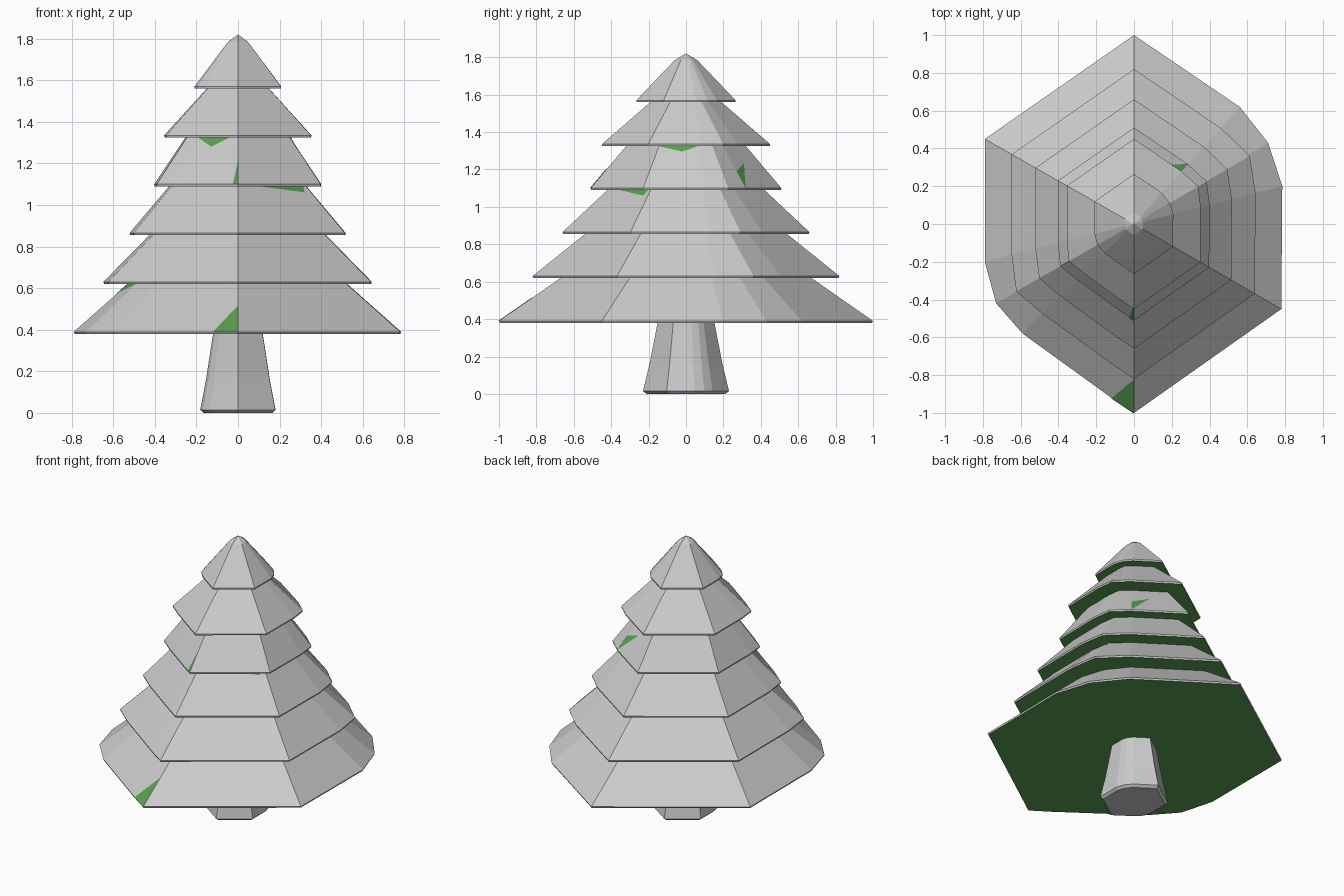
import bpy, bmesh
from mathutils import Vector

if "Cube" in bpy.data.objects:
    bpy.data.objects.remove(bpy.data.objects["Cube"])

green = bpy.data.materials.new("green")
green.diffuse_color = (0.10, 0.35, 0.08, 1)
green.use_nodes = True
green.node_tree.nodes["Principled BSDF"].inputs["Base Color"].default_value = green.diffuse_color
grey = bpy.data.materials.new("grey")
grey.diffuse_color = (0.8, 0.8, 0.8, 1)
grey.use_nodes = True
grey.node_tree.nodes["Principled BSDF"].inputs["Base Color"].default_value = grey.diffuse_color

# Six-sided outline, with two opposite corners worn down
WORN = [(0, 1), (-.79, .45), (-.79, -.2), (-.73, -.42), (-.59, -.58), (-.12, -.92),
        (0, -1), (.78, -.45), (.785, .2), (.71, .43), (.56, .62)]
SHARP = list(WORN)
SHARP[3], SHARP[9] = (-.79, -.45), (.785, .45)


def ring(radius, z, wear=1.0):
    return [Vector((s[0] + (w[0] - s[0]) * wear, s[1] + (w[1] - s[1]) * wear, 0)) * radius
            + Vector((0, 0, z)) for s, w in zip(SHARP, WORN)]


def make(name, rings, green_bands=(), cap_start=False, tip=None, patches=()):
    """Join a stack of rings with flat faces; patches are green triangles on the slope."""
    bm = bmesh.new()
    loops = [[bm.verts.new(p) for p in r] for r in rings]
    n = len(WORN)
    for b, (lo, hi) in enumerate(zip(loops, loops[1:])):
        for i in range(n):
            j = (i + 1) % n
            f = bm.faces.new((lo[i], lo[j], hi[j], hi[i]))
            f.material_index = int(b in green_bands)
    if cap_start:
        bm.faces.new(loops[0][::-1])
    if tip:
        t = bm.verts.new(tip)
        for i in range(n):
            bm.faces.new((loops[-1][i], loops[-1][(i + 1) % n], t))
    for edge, corners in patches:
        lo, hi = rings[2], rings[3]
        j = (edge + 1) % n
        pts = []
        for u, t in corners:
            p = lo[edge].lerp(lo[j], u).lerp(hi[edge].lerp(hi[j], u), t)
            out = Vector((p.x, p.y, 0)).normalized() * 0.004
            pts.append(bm.verts.new(p + out))
        f = bm.faces.new(pts)
        f.normal_update()
        if f.normal.dot(f.calc_center_median()) < 0 and f.normal.z < 0:
            f.normal_flip()
        f.material_index = 1
    mesh = bpy.data.meshes.new(name)
    bm.to_mesh(mesh)
    bm.free()
    mesh.materials.append(grey)
    mesh.materials.append(green)
    ob = bpy.data.objects.new(name, mesh)
    bpy.context.collection.objects.link(ob)
    return ob


# Trunk: flared at the foot
make("trunk", [ring(.21, 0), ring(.23, .015), ring(.195, .16), ring(.15, .39)], cap_start=True)

# Branch tiers: rim radius, rim height, radius where the next tier begins, corner wear
TIERS = [(1.00, .38, .67, 1.0), (.82, .62, .54, .5), (.66, .855, .42, .5),
         (.51, 1.09, .32, .4), (.45, 1.325, .19, .4), (.265, 1.56, .0, 1.0)]
PATCHES = {
    0: [(5, ((0, 0), (1, 0), (1, .55))), (2, ((0, 1), (1, 1), (0, .8)))],
    2: [(6, ((.3, 1), (.95, 1), (.9, .87)))],
    3: [(4, ((0, 1), (1, 1), (.5, .8))), (5, ((.6, 0), (1, 0), (1, .5))),
        (7, ((0, 1), (1, 1), (.6, .87))), (10, ((0, 0), (.4, .6), (0, .4)))],
}
inner = .15
for k, (radius, z, top, wear) in enumerate(TIERS):
    last = k == len(TIERS) - 1
    prev_wear = wear if k == 0 else TIERS[k - 1][3]
    rings = [ring(inner, z, prev_wear), ring(radius * .995, z, wear), ring(radius, z + .01, wear)]
    if last:
        rings += [ring(.17, 1.67), ring(.06, 1.785)]
    else:
        rings.append(ring(top, TIERS[k + 1][1], wear))
    make(f"branch_tier_{k + 1}", rings, green_bands=(0,),
         tip=(0, 0, 1.82) if last else None, patches=PATCHES.get(k, ()))
    inner = top
